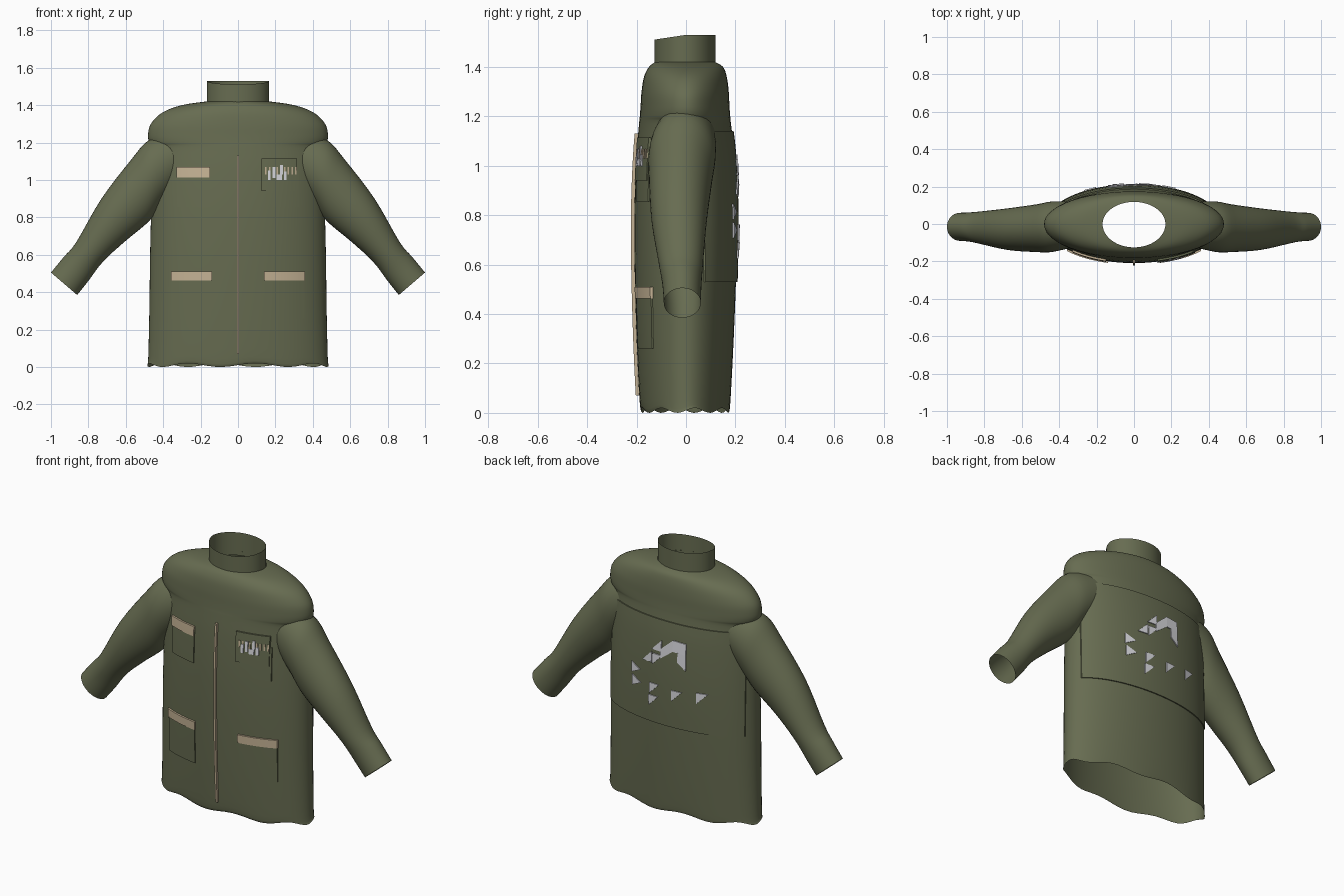
import bpy, bmesh, math

if "Cube" in bpy.data.objects:
    bpy.data.objects.remove(bpy.data.objects["Cube"])


def material(name, rgb):
    m = bpy.data.materials.new(name)
    m.diffuse_color = (*rgb, 1)
    m.use_nodes = True
    m.node_tree.nodes["Principled BSDF"].inputs["Base Color"].default_value = m.diffuse_color
    return m


OLIVE = material("olive_fabric", (0.135, 0.150, 0.082))
TAN = material("tan_trim", (0.56, 0.45, 0.30))
PALE = material("pale_print", (0.70, 0.70, 0.74))


def finish(bm, name, mat, angle=40):
    me = bpy.data.meshes.new(name)
    bm.to_mesh(me)
    bm.free()
    me.materials.append(mat)
    me.shade_smooth()
    me.set_sharp_from_angle(angle=math.radians(angle))
    ob = bpy.data.objects.new(name, me)
    bpy.context.collection.objects.link(ob)
    return ob


def smooth_rows(keys, n):
    """Catmull-Rom refinement of a short table of key sections."""
    rows = []
    for i in range(len(keys) - 1):
        p0, p1 = keys[max(i - 1, 0)], keys[i]
        p2, p3 = keys[i + 1], keys[min(i + 2, len(keys) - 1)]
        for k in range(n):
            t = k / n
            rows.append(tuple(
                0.5 * (2 * b + (c - a) * t + (2 * a - 5 * b + 4 * c - d) * t * t
                       + (3 * b - a - 3 * c + d) * t ** 3)
                for a, b, c, d in zip(p0, p1, p2, p3)))
    rows.append(keys[-1])
    return rows


def loft(rows, point, seg):
    """Open tube through rows; point(row, angle) gives each vertex."""
    bm = bmesh.new()
    rings = [[bm.verts.new(point(r, 2 * math.pi * j / seg)) for j in range(seg)]
             for r in rows]
    for lo, hi in zip(rings, rings[1:]):
        for j in range(seg):
            k = (j + 1) % seg
            bm.faces.new((lo[j], lo[k], hi[k], hi[j]))
    return bm


# Body and shoulder yoke: height, half width, front depth, back depth
BODY = smooth_rows([
    (0.01, 0.485, 0.180, 0.175), (0.05, 0.480, 0.188, 0.180),
    (0.30, 0.474, 0.200, 0.193), (0.60, 0.470, 0.208, 0.204),
    (0.85, 0.464, 0.208, 0.205), (1.05, 0.458, 0.200, 0.196),
    (1.17, 0.456, 0.190, 0.182), (1.20, 0.474, 0.187, 0.179),
    (1.24, 0.481, 0.184, 0.176), (1.30, 0.466, 0.180, 0.173),
    (1.36, 0.405, 0.170, 0.165), (1.40, 0.300, 0.150, 0.150),
    (1.42, 0.168, 0.125, 0.118)], 4)


def body_point(r, t):
    z, a, front, back = r
    z += 0.01 * math.sin(8 * t) * max(0, 1 - (z - 0.01) / 0.1)   # wavy hem
    return (a * math.cos(t), (back if math.sin(t) > 0 else front) * math.sin(t), z)


finish(loft(BODY, body_point, 72), "jacket_body", OLIVE, 60)


def surface_y(x, z, side):
    """Depth of the body at x, z; side is -1 for front and 1 for back."""
    for lo, hi in zip(BODY, BODY[1:]):
        if lo[0] <= z <= hi[0]:
            f = (z - lo[0]) / (hi[0] - lo[0])
            _, a, front, back = [p + (q - p) * f for p, q in zip(lo, hi)]
            return side * (back if side > 0 else front) * math.sqrt(max(0, 1 - (x / a) ** 2))
    return 0


# Stand collar
def collar_point(z, t):
    y = 0.124 * math.sin(t) - 0.004
    return (0.166 * math.cos(t), y, z + (min(0, y) * 0.15 if z > 1.5 else 0))


finish(loft([1.395, 1.46, 1.53], collar_point, 48), "collar", OLIVE)

# Sleeves: upper edge x, z, lower edge x, z, front y, back y
SLEEVE = smooth_rows([
    (0.36, 1.25, 0.30, 0.98, -0.125, 0.12), (0.48, 1.21, 0.40, 0.88, -0.150, 0.12),
    (0.57, 1.11, 0.475, 0.78, -0.150, 0.105), (0.73, 0.90, 0.60, 0.675, -0.140, 0.085),
    (0.865, 0.667, 0.72, 0.565, -0.112, 0.07), (0.93, 0.59, 0.80, 0.46, -0.096, 0.063),
    (1.0, 0.505, 0.86, 0.385, -0.090, 0.06)], 4)


def sleeve_point(r, t):
    tx, tz, bx, bz, front, back = r
    c, s = math.cos(t) / 2, math.sin(t) / 2
    return ((tx + bx) / 2 + c * (tx - bx), (front + back) / 2 + s * (back - front),
            (tz + bz) / 2 + c * (tz - bz))


bm = loft(SLEEVE, sleeve_point, 40)
bmesh.ops.recalc_face_normals(bm, faces=bm.faces)
sleeves = finish(bm, "sleeves", OLIVE, 60)
sleeves.modifiers.new("mirror", "MIRROR").use_mirror_merge = False


def add_rim(bm, depth, side):
    """Give a plate its side walls, reaching back to the body."""
    edges = [e for e in bm.edges if e.is_boundary]
    new = bmesh.ops.extrude_edge_only(bm, edges=edges)["geom"]
    for v in new:
        if isinstance(v, bmesh.types.BMVert):
            v.co.y -= side * depth
    bmesh.ops.recalc_face_normals(bm, faces=bm.faces)
    bm.faces.ensure_lookup_table()
    if bm.faces[0].normal.y * side < 0:
        bmesh.ops.reverse_faces(bm, faces=bm.faces)


def plate(name, x0, x1, z0, z1, lift, mat, side=-1, nx=8, nz=5, depth=None):
    """Thin panel that follows the body surface."""
    bm = bmesh.new()
    grid = []
    for i in range(nz + 1):
        z = z0 + (z1 - z0) * i / nz
        xs = [x0 + (x1 - x0) * j / nx for j in range(nx + 1)]
        grid.append([bm.verts.new((x, surface_y(x, z, side) + side * lift, z)) for x in xs])
    for lo, hi in zip(grid, grid[1:]):
        for j in range(nx):
            bm.faces.new((lo[j], lo[j + 1], hi[j + 1], hi[j]))
    add_rim(bm, depth or lift, side)
    finish(bm, name, mat)


# Pockets with tan flaps
for s, word in ((-1, "left"), (1, "right")):
    def span(a, b):
        return sorted((s * a, s * b))
    plate(word + "_lower_pocket", *span(0.145, 0.355), 0.26, 0.48, 0.006, OLIVE)
    plate(word + "_lower_flap", *span(0.14, 0.358), 0.462, 0.51, 0.011, TAN, nz=2)
    plate(word + "_chest_pocket", *span(0.15, 0.325), 0.855, 1.05, 0.006, OLIVE)
plate("left_chest_flap", -0.33, -0.15, 1.012, 1.068, 0.011, TAN, nz=2)

# Chest patch with stripes and printed blocks
plate("chest_patch", 0.125, 0.315, 0.94, 1.115, 0.010, OLIVE)
for i in range(9):
    x = 0.145 + i * 0.02
    plate("chest_stripe", x, x + 0.008, 1.03, 1.068, 0.013, TAN, nx=1, nz=1, depth=0.004)
for x0, x1, z0, z1 in ((0.16, 0.175, 1.0, 1.05), (0.185, 0.20, 1.01, 1.07),
                       (0.205, 0.235, 1.0, 1.03), (0.225, 0.24, 1.03, 1.08),
                       (0.245, 0.26, 1.0, 1.045)):
    plate("chest_print", x0, x1, z0, z1, 0.015, PALE, nx=1, nz=1, depth=0.005)

# Front zip
plate("zip", -0.006, 0.006, 0.07, 1.13, 0.014, TAN, nx=1, nz=30)

# Large back panel
plate("back_panel", -0.44, 0.44, 0.53, 1.14, 0.007, OLIVE, side=1, nx=40, nz=14)


# Printed shapes on the back panel
def back_shape(points):
    bm = bmesh.new()
    bm.faces.new([bm.verts.new((x, surface_y(x, z, 1) + 0.013, z)) for x, z in points])
    add_rim(bm, 0.006, 1)
    finish(bm, "back_print", PALE)


for pts in (((0.02, 0.92), (0.02, 0.975), (-0.06, 1.045), (-0.06, 0.98)),
            ((-0.06, 0.98), (-0.06, 1.045), (-0.14, 1.04), (-0.14, 0.975)),
            ((-0.09, 0.98), (-0.14, 0.975), (-0.14, 0.885), (-0.09, 0.925))):
    back_shape(pts)
H = 0.032
TURNS = {"side": ((H, H), (H, -H), (-H, 0)),
         "corner": ((H, H), (-H, H), (H, -H)),
         "slope": ((-H, H), (-H, -H), (H, -H))}
for x, z, kind in ((0.046, 0.994, "slope"), (0.11, 0.915, "slope"), (0.04, 0.907, "corner"),
                   (0.19, 0.814, "side"), (0.185, 0.739, "side"), (0.06, 0.73, "corner"),
                   (0.066, 0.657, "corner"), (-0.085, 0.72, "corner"), (-0.236, 0.737, "corner")):
    back_shape([(x + dx, z + dz) for dx, dz in TURNS[kind]])
